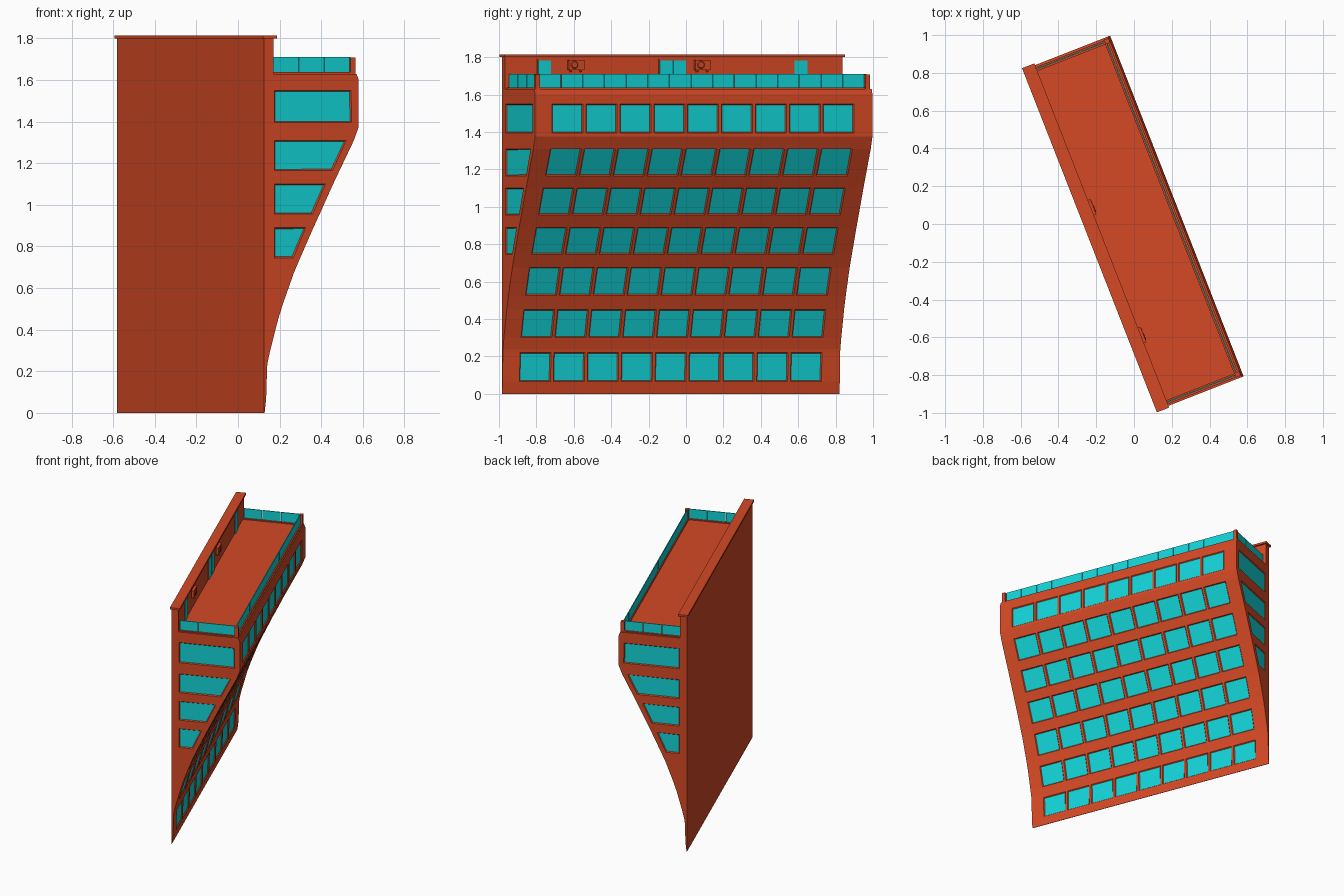
import bpy, bmesh, math
from mathutils import Vector, Matrix

cube = bpy.data.objects.get("Cube")
if cube:
    bpy.data.objects.remove(cube, do_unlink=True)


def material(name, rgb):
    m = bpy.data.materials.new(name)
    m.use_nodes = True
    m.diffuse_color = (*rgb, 1)
    m.node_tree.nodes["Principled BSDF"].inputs["Base Color"].default_value = (*rgb, 1)
    return m


BRICK = material("brick red", (0.66, 0.066, 0.018))
GLASS = material("teal glass", (0.006, 0.65, 0.67))

# Building frame: u runs along the length, d outward through the depth
LENGTH = 1.937
ANGLE = math.radians(21.4)
ORIGIN = Vector((0.125, -0.985, 0))
U = Vector((-math.sin(ANGLE), math.cos(ANGLE), 0))
D = Vector((math.cos(ANGLE), math.sin(ANGLE), 0))
Z = Vector((0, 0, 1))


def place(u, d, z):
    return ORIGIN + U * u + D * d + Z * z


def quad(bm, points, out):
    """Add a face from (u, d, z) points, facing along out."""
    pts = [place(*p) for p in points]
    normal = (pts[1] - pts[0]).cross(pts[2] - pts[0])
    if normal.dot(out) < 0:
        pts.reverse()
    return bm.faces.new([bm.verts.new(p) for p in pts])


def finish(bm, name, mats):
    mesh = bpy.data.meshes.new(name)
    bm.normal_update()
    bm.to_mesh(mesh)
    bm.free()
    for m in mats:
        mesh.materials.append(m)
    ob = bpy.data.objects.new(name, mesh)
    bpy.context.scene.collection.objects.link(ob)
    return ob


def box_into(bm, u, d, z):
    """Add a box spanning the given (low, high) ranges."""
    verts = [bm.verts.new(place(a, b, c)) for a in u for b in d for c in z]
    for ids in ((0, 1, 3, 2), (4, 6, 7, 5), (0, 4, 5, 1),
                (2, 3, 7, 6), (0, 2, 6, 4), (1, 5, 7, 3)):
        bm.faces.new([verts[i] for i in reversed(ids)])
    bmesh.ops.recalc_face_normals(bm, faces=bm.faces[:])


def box(name, u, d, z, mat):
    bm = bmesh.new()
    box_into(bm, u, d, z)
    return finish(bm, name, [mat])


# Curved facade profile: (height, depth)
PROFILE = [(0, 0.003), (0.065, 0.011), (0.22, 0.016), (0.24, 0.018), (0.30, 0.032),
           (0.45, 0.073), (0.525, 0.098), (0.675, 0.155), (0.745, 0.187),
           (0.89, 0.255), (0.955, 0.287), (1.10, 0.357), (1.165, 0.39),
           (1.31, 0.464), (1.375, 0.489), (1.395, 0.489), (1.55, 0.489),
           (1.60, 0.489), (1.63, 0.478)]
WINDOW_ROWS = (0.065, 0.30, 0.525, 0.745, 0.955, 1.165, 1.395)
ROOF = 1.63
COLUMNS, PITCH, WIDTH, START = 9, 0.1945, 0.178, 0.098
SIDE_START = 0.054

bm = bmesh.new()
windows = []
for (z0, d0), (z1, d1) in zip(PROFILE, PROFILE[1:]):
    has_windows = z0 in WINDOW_ROWS
    # Long facade strip, split at the window edges
    cuts = [0]
    if has_windows:
        for i in range(COLUMNS):
            cuts += [START + i * PITCH, START + i * PITCH + WIDTH]
    cuts.append(LENGTH)
    for i, (a, b) in enumerate(zip(cuts, cuts[1:])):
        f = quad(bm, [(a, d0, z0), (b, d0, z0), (b, d1, z1), (a, d1, z1)], D)
        if i % 2:
            windows.append(f)
    # Both end walls, with windows trimmed to the curve
    for u, out in ((0, -U), (LENGTH, U)):
        low, high = [0, d0], [0, d1]
        if has_windows and z0 > 0.7:
            low[1:1] = [SIDE_START, d0 - 0.036]
            high[1:1] = [SIDE_START, d1 - 0.040]
        for i in range(len(low) - 1):
            f = quad(bm, [(u, low[i], z0), (u, low[i + 1], z0),
                          (u, high[i + 1], z1), (u, high[i], z1)], out)
            if i == 1:
                windows.append(f)

# Blank back wall, roof deck and underside
top_d = PROFILE[-1][1]
quad(bm, [(0, 0, 0), (LENGTH, 0, 0), (LENGTH, 0, ROOF), (0, 0, ROOF)], -D)
quad(bm, [(0, 0, ROOF), (LENGTH, 0, ROOF), (LENGTH, top_d, ROOF), (0, top_d, ROOF)], Z)
base_d = PROFILE[0][1]
quad(bm, [(0, 0, 0), (LENGTH, 0, 0), (LENGTH, base_d, 0), (0, base_d, 0)], -Z)

# Recess the windows behind sloped reveals
bm.normal_update()
bmesh.ops.inset_individual(bm, faces=windows, thickness=0.008, depth=-0.007)
for f in windows:
    f.material_index = 1
finish(bm, "building_body", [BRICK, GLASS])

# Tall rear parapet and its coping
box("rear_parapet", (0, LENGTH), (0, 0.05), (ROOF, 1.80), BRICK)
box("parapet_coping", (-0.01, LENGTH + 0.01), (-0.008, 0.062), (1.80, 1.815), BRICK)

# Roof terrace doors, with a thin frame behind each pane
for i, u in enumerate((0.188, 0.886, 0.963, 1.66)):
    box(f"door_frame_{i + 1}", (u - 0.005, u + 0.08), (0.049, 0.053), (ROOF, 1.79), BRICK)
    box(f"door_glass_{i + 1}", (u, u + 0.074), (0.05, 0.056), (ROOF, 1.783), GLASS)

# Wall-mounted air units with a round fan grille and brackets
for i, u in enumerate((0.356, 1.082)):
    bm = bmesh.new()
    box_into(bm, (u, u + 0.088), (0.056, 0.076), (1.732, 1.785))
    for s in (0.012, 0.07):
        box_into(bm, (u + s, u + s + 0.006), (0.05, 0.076), (1.722, 1.732))
    turn = D.to_track_quat('Z', 'Y').to_matrix().to_4x4()
    spot = Matrix.Translation(place(u + 0.032, 0.078, 1.759))
    bmesh.ops.create_cone(bm, cap_ends=True, segments=16, radius1=0.021,
                          radius2=0.016, depth=0.005, matrix=spot @ turn)
    for k in range(4):
        z = 1.742 + k * 0.01
        box_into(bm, (u + 0.06, u + 0.083), (0.075, 0.078), (z, z + 0.004))
    finish(bm, f"air_unit_{i + 1}", [BRICK])

# Glass balustrade along the three open roof edges
RAIL_D, INSET, GAP = 0.458, 0.022, 0.0015
RAIL_Z = (1.638, 1.71)
bm = bmesh.new()
curb = bmesh.new()
long_start, long_end, panels = 0.035, LENGTH - 0.035, 15
step = (long_end - long_start) / panels
for i in range(panels):
    a = long_start + i * step
    box_into(bm, (a + GAP, a + step - GAP), (RAIL_D - 0.003, RAIL_D + 0.003), RAIL_Z)
box_into(curb, (0.01, LENGTH - 0.01), (RAIL_D - 0.01, RAIL_D + 0.012), (ROOF, 1.638))
for u in (INSET, LENGTH - INSET):
    step = (RAIL_D - 0.008 - SIDE_START) / 3
    for i in range(3):
        a = SIDE_START + i * step
        box_into(bm, (u - 0.003, u + 0.003), (a + GAP, a + step - GAP), RAIL_Z)
    box_into(curb, (u - 0.012, u + 0.01), (0.05, RAIL_D), (ROOF, 1.638))
finish(bm, "balustrade_glass", [GLASS])
finish(curb, "balustrade_curb", [BRICK])

# Corner posts of the balustrade
for name, u in (("front_post", 0.008), ("rear_post", LENGTH - 0.034)):
    box(name, (u, u + 0.026), (RAIL_D - 0.008, top_d - 0.002), (ROOF, 1.708), BRICK)
